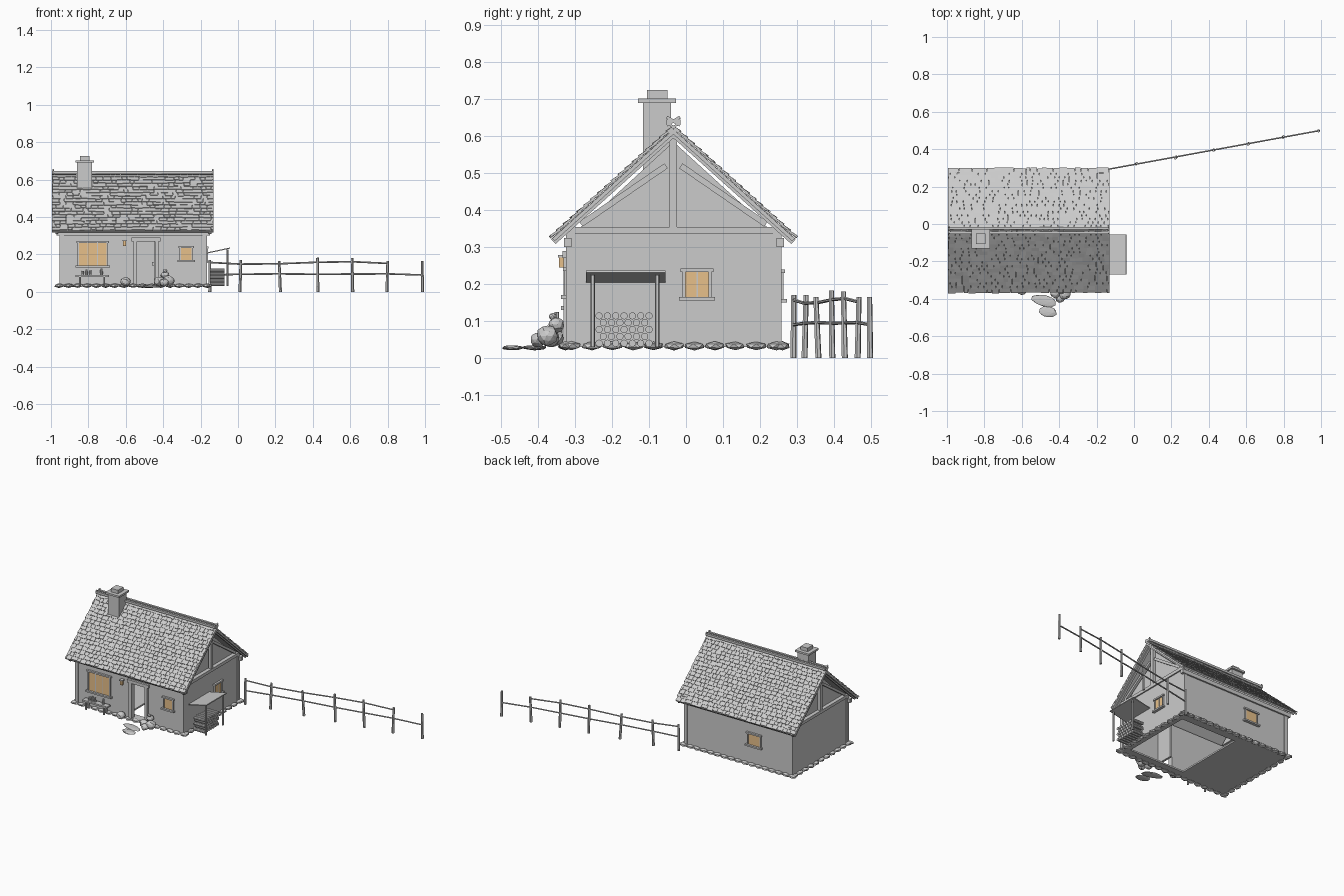
import bpy, bmesh, math, random
from mathutils import Matrix, Vector, Euler

random.seed(4)
if "Cube" in bpy.data.objects:
    bpy.data.objects.remove(bpy.data.objects["Cube"])


def material(name, rgb):
    m = bpy.data.materials.new(name)
    m.use_nodes = True
    m.diffuse_color = (*rgb, 1)
    m.node_tree.nodes["Principled BSDF"].inputs["Base Color"].default_value = (*rgb, 1)
    return m


GREY = material("weathered_grey", (0.6, 0.6, 0.6))
AMBER = material("amber_glass", (0.85, 0.56, 0.27))


class Part:
    """Collects primitives into one named object."""
    def __init__(self, name, mat=GREY):
        self.name, self.mat, self.bm = name, mat, bmesh.new()

    def box(self, x, y, z, frame=Matrix()):
        """Box from (low, high) ranges, placed in an optional frame."""
        c = [(a + b) / 2 for a, b in (x, y, z)]
        s = [b - a for a, b in (x, y, z)]
        m = frame @ Matrix.Translation(c) @ Matrix.Diagonal((*s, 1))
        bmesh.ops.create_cube(self.bm, size=1, matrix=m)

    def rod(self, a, b, r, r2=None, sides=6):
        a, b = Vector(a), Vector(b)
        m = Matrix.Translation((a + b) / 2) @ (b - a).to_track_quat("Z", "Y").to_matrix().to_4x4()
        bmesh.ops.create_cone(self.bm, cap_ends=True, segments=sides, radius1=r,
                              radius2=r if r2 is None else r2, depth=(b - a).length, matrix=m)

    def beam(self, a, b, w, h):
        """Square timber between two points."""
        a, b = Vector(a), Vector(b)
        m = Matrix.Translation((a + b) / 2) @ (b - a).to_track_quat("Z", "X").to_matrix().to_4x4()
        bmesh.ops.create_cube(self.bm, size=1, matrix=m @ Matrix.Diagonal((h, w, (b - a).length, 1)))

    def stone(self, c, s, detail=1):
        turn = Euler((0, 0, random.uniform(-0.3, 0.3))).to_matrix().to_4x4()
        m = Matrix.Translation(c) @ turn @ Matrix.Diagonal((*s, 1))
        new = bmesh.ops.create_icosphere(self.bm, subdivisions=detail, radius=1, matrix=m)
        for v in new["verts"]:
            v.co += (v.co - Vector(c)) * random.uniform(-0.1, 0.08)

    def done(self):
        me = bpy.data.meshes.new(self.name)
        self.bm.to_mesh(me)
        self.bm.free()
        me.materials.append(self.mat)
        ob = bpy.data.objects.new(self.name, me)
        bpy.context.collection.objects.link(ob)
        return ob


# House extents
X0, X1, Y0, Y1, FLOOR, EAVE = -0.95, -0.17, -0.32, 0.255, 0.03, 0.34
MID, RX0, RX1, RIDGE, T = -0.034, -0.995, -0.13, 0.632, 0.02
DOOR = (-0.55, -0.435)

# Walls with an open doorway
p = Part("walls")
p.box((X0, X0 + T), (Y0, Y1), (FLOOR, EAVE))
p.box((X1 - T, X1), (Y0, Y1), (FLOOR, EAVE))
p.box((X0, X1), (Y1 - T, Y1), (FLOOR, EAVE))
p.box((X0, DOOR[0]), (Y0, Y0 + T), (FLOOR, EAVE))
p.box((DOOR[1], X1), (Y0, Y0 + T), (FLOOR, EAVE))
p.box(DOOR, (Y0, Y0 + T), (0.27, EAVE))
p.done()

# Floor boards, leaving the entry room open
p = Part("floor")
p.box((X0, -0.6), (Y0, Y1), (FLOOR, 0.04))
p.box((-0.6, X1), (0.2, Y1), (FLOOR, 0.04))
p.box((-0.6, X1), (Y0, -0.27), (FLOOR, 0.04))
p.box((-0.2, X1), (-0.27, 0.2), (FLOOR, 0.04))
p.done()

# Timber posts, plates and door frame
p = Part("wall_timbers")
for x in (X0 + 0.008, X1 - 0.008):
    for y in (Y0 + 0.008, Y1 - 0.008):
        p.box((x - 0.012, x + 0.012), (y - 0.012, y + 0.012), (FLOOR, EAVE))
for y in (Y0, Y1):
    p.box((X0 - 0.02, X1 + 0.02), (y - 0.01, y + 0.01), (0.3, 0.325))
for x in DOOR:
    p.box((x - 0.01, x + 0.01), (Y0 - 0.012, Y0 + T), (FLOOR, 0.28))
p.box((DOOR[0] - 0.02, DOOR[1] + 0.02), (Y0 - 0.014, Y0 + T), (0.27, 0.29))
p.done()

# Door leaf swung inwards
p = Part("door")
p.box((DOOR[1] - 0.014, DOOR[1]), (Y0 + T, Y0 + 0.13), (0.04, 0.27))
p.box((DOOR[1] - 0.024, DOOR[1] - 0.01), (Y0 + 0.11, Y0 + 0.12), (0.14, 0.16))
p.done()

# Gables: infill panel, tie beam, king post and braces at each end
p, q = Part("gable_panels"), Part("gable_timbers")
for face, out in ((X0, -1), (X1, 1)):
    a = face - out * 0.02
    vs = [p.bm.verts.new((a - out * dx, y, z)) for dx in (0, 0.01)
          for y, z in ((Y0 + 0.02, EAVE), (Y1 - 0.02, EAVE), (MID, 0.585))]
    for ids in ((0, 1, 2), (5, 4, 3), (0, 3, 4, 1), (1, 4, 5, 2), (2, 5, 3, 0)):
        p.bm.faces.new([vs[i] for i in ids])
    b = face - out * 0.004
    q.box((b - 0.012, b + 0.012), (Y0 - 0.02, Y1 + 0.02), (0.335, 0.355))
    q.box((b - 0.01, b + 0.01), (MID - 0.01, MID + 0.01), (0.35, 0.6))
    for s in (-1, 1):
        q.beam((b, MID + s * 0.25, 0.362), (b, MID + s * 0.02, 0.52), 0.016, 0.016)
        r = face + out * 0.02
        q.beam((r, MID + s * 0.325, 0.315), (r, MID, 0.607), 0.014, 0.018)
bmesh.ops.recalc_face_normals(p.bm, faces=p.bm.faces)
p.done()
q.done()

# Roof: boards and staggered shingles on both slopes
deck, shingles = Part("roof_deck"), Part("roof_shingles")
half, rows, pitch = (RX1 - RX0) / 2, 18, math.atan(0.9)
length = 0.45
for s in (-1, 1):
    d = Vector((0, s * math.cos(pitch), -math.sin(pitch)))
    n = Vector((0, s * math.sin(pitch), math.cos(pitch)))
    frame = Matrix((d.cross(n), d, n)).transposed().to_4x4()
    frame.translation = ((RX0 + RX1) / 2, MID, RIDGE)
    deck.box((-half, half), (0, length), (-0.02, -0.01), frame)
    step = length / rows
    for r in range(rows):
        x = -half - random.uniform(0, 0.03)
        while x < half - 0.005:
            w = random.uniform(0.022, 0.044)
            lo, hi = max(x, -half), min(x + w - 0.0015, half)
            end = (r + 1) * step + random.uniform(-0.003, 0.004)
            tilt = Matrix.Translation((0, r * step, -0.006)) @ Matrix.Rotation(
                random.uniform(0.08, 0.16), 4, "X")
            if hi - lo > 0.004:
                shingles.box((lo, hi), (-0.008, end - r * step), (-0.003, 0.003), frame @ tilt)
            x += w
deck.done()
shingles.done()

# Ridge: crossed cap boards
p = Part("ridge_cap")
for s in (-1, 1):
    p.beam((RX0, MID + s * 0.012, 0.638), (RX1, MID + s * 0.012, 0.638), 0.014, 0.014)
    for x in (RX0 + 0.006, RX1 - 0.006):
        p.beam((x, MID - s * 0.018, 0.63), (x, MID + s * 0.018, 0.652), 0.008, 0.008)
p.done()

# Chimney
p = Part("chimney")
p.box((-0.86, -0.78), (-0.117, -0.04), (0.5, 0.69))
p.box((-0.87, -0.77), (-0.13, -0.027), (0.69, 0.702))
p.box((-0.845, -0.795), (-0.106, -0.05), (0.702, 0.725))
p.done()


def window(name, centre, angle, w, z0, z1, bars):
    """Glazed window facing local -y, turned about z."""
    f = Matrix.Translation(centre) @ Matrix.Rotation(angle, 4, "Z")
    glass, trim, h = Part(name + "_glass", AMBER), Part(name + "_frame"), w / 2
    glass.box((-h, h), (-0.004, 0.002), (z0, z1), f)
    for x in (-h, h):
        trim.box((x - 0.004, x + 0.004), (-0.009, 0.002), (z0, z1), f)
    for i in range(bars):
        x = -h + w * (i + 1) / (bars + 1)
        trim.box((x - 0.002, x + 0.002), (-0.007, 0), (z0, z1), f)
    trim.box((-h - 0.01, h + 0.01), (-0.013, 0.002), (z1, z1 + 0.01), f)
    trim.box((-h - 0.014, h + 0.014), (-0.018, 0.002), (z0 - 0.01, z0), f)
    glass.done()
    trim.done()


window("large_front_window", (-0.777, Y0, 0), 0, 0.155, 0.14, 0.262, 2)
window("small_front_window", (-0.277, Y0, 0), 0, 0.064, 0.17, 0.235, 0)
window("side_window", (X1, 0.03, 0), math.pi / 2, 0.07, 0.165, 0.232, 1)
window("back_window", (-0.675, Y1, 0), math.pi, 0.09, 0.16, 0.23, 0)

# Lantern by the door
p = Part("lantern", AMBER)
p.box((-0.615, -0.6), (-0.343, -0.326), (0.245, 0.272))
p.done()
p = Part("lantern_cap")
p.box((-0.618, -0.597), (-0.346, Y0), (0.272, 0.278))
p.done()

# Foundation stones around the walls
p = Part("foundation_stones")
for i in range(17):
    x = X0 - 0.005 + i * 0.0494
    for y in (Y0 - 0.006, Y1 + 0.006):
        p.stone((x, y, 0.033), (0.029, 0.02, 0.012))
for i in range(11):
    for x in (X0 - 0.008, X1 + 0.008):
        p.stone((x, Y0 + 0.01 + i * 0.0555, 0.033), (0.02, 0.029, 0.012))
p.done()

# Boulders and stepping stones in front
p = Part("boulders")
for c, r in (((-0.6, -0.355, 0.055), 0.028), ((-0.42, -0.37, 0.055), 0.03),
             ((-0.37, -0.375, 0.06), 0.032), ((-0.39, -0.35, 0.09), 0.024),
             ((-0.395, -0.4, 0.05), 0.024), ((-0.39, -0.36, 0.112), 0.012)):
    p.stone(c, (r, r * 0.9, r * 0.85), 2)
p.done()
p = Part("stepping_stones")
for c, sx, sy in (((-0.48, -0.41, 0.028), 0.068, 0.032), ((-0.46, -0.47, 0.028), 0.05, 0.029)):
    p.stone(c, (sx, sy, 0.007), 2)
p.done()

# Bench with jars
p = Part("bench")
p.box((-0.87, -0.69), (-0.37, -0.333), (0.08, 0.09))
for x in (-0.845, -0.715):
    for y in (-0.363, -0.34):
        p.rod((x, y, 0.03), (x, y, 0.08), 0.006)
p.done()
p = Part("jars")
for x, h in ((-0.83, 0.022), (-0.81, 0.03), (-0.79, 0.025), (-0.73, 0.035)):
    p.rod((x, -0.35, 0.09), (x, -0.35, 0.09 + h), 0.008, 0.006, 8)
p.done()

# Lean-to shelter and stacked firewood
p = Part("lean_to")
p.beam((-0.168, -0.163, 0.207), (-0.042, -0.163, 0.234), 0.214, 0.006)
for y in (-0.252, -0.078):
    p.rod((-0.055, y, FLOOR), (-0.055, y, 0.225), 0.006)
p.done()
p = Part("firewood")
for row in range(5):
    for i in range(7 - row % 2):
        y, z = -0.235 + i * 0.0225 + row % 2 * 0.011, 0.04 + row * 0.0185
        p.rod((-0.15, y, z), (-0.073, y, z), 0.0098, sides=10)
p.done()

# Fence running away from the back corner
p = Part("fence")
posts = [(-0.15, 0.17), (0.015, 0.17), (0.22, 0.165), (0.425, 0.182), (0.61, 0.18), (0.8, 0.165), (0.985, 0.165)]
fence_y = lambda x: 0.318 + 0.183 * x
for x, h in posts:
    lean = random.uniform(-0.008, 0.008)
    p.rod((x - lean, fence_y(x), 0), (x, fence_y(x) + lean, h), 0.0085, 0.007)
tops = (0.157, 0.148, 0.15, 0.158, 0.161, 0.152)
lows = (0.09, 0.094, 0.096, 0.094, 0.095, 0.096, 0.09)
for zs in (tops, lows):
    for i in range(len(zs) - 1):
        a, b = posts[i][0], posts[i + 1][0]
        p.rod((a, fence_y(a), zs[i]), (b, fence_y(b), zs[i + 1]), 0.0045)
p.done()
